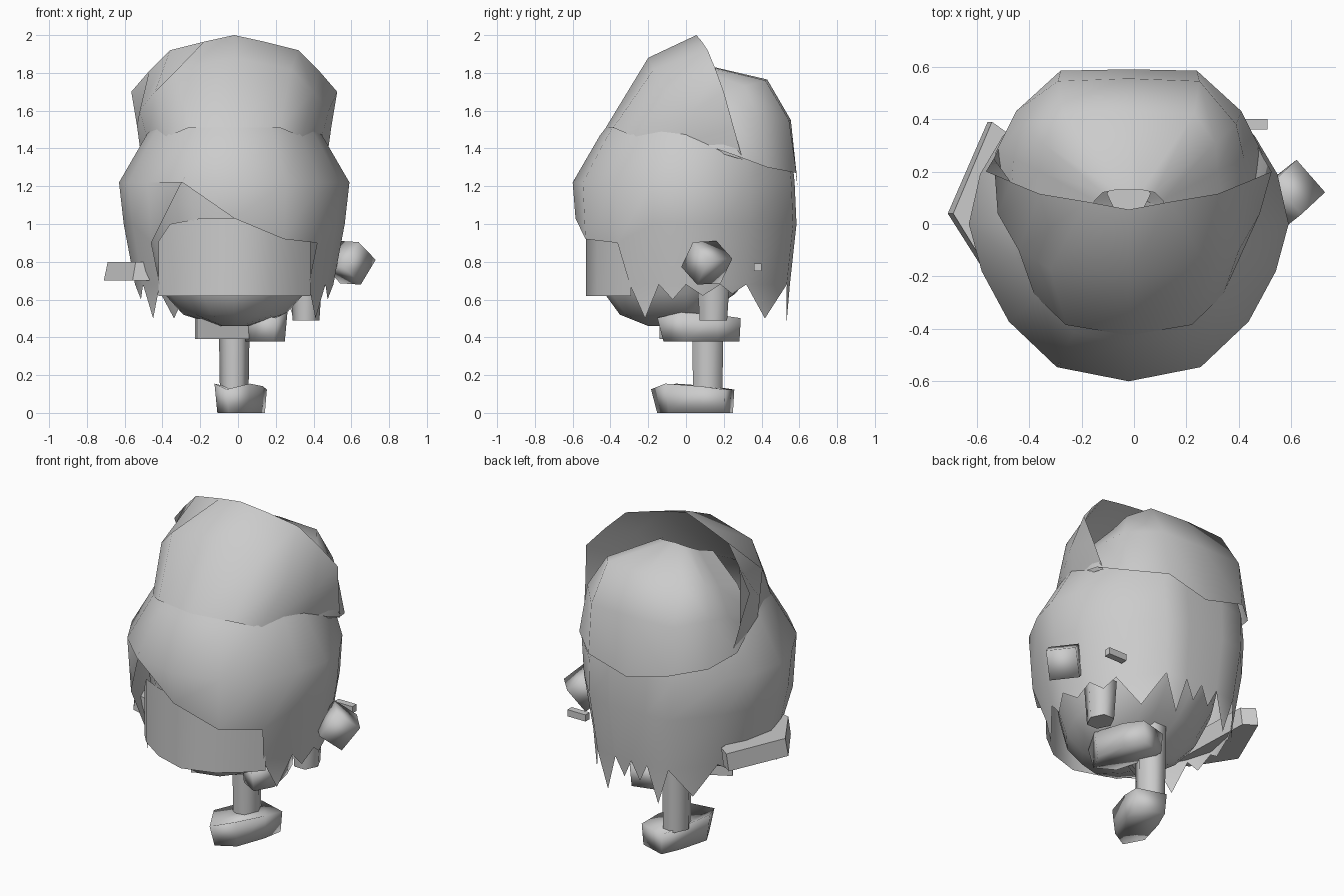
import bpy, math

if "Cube" in bpy.data.objects:
    bpy.data.objects.remove(bpy.data.objects["Cube"])

# half outline of a head-like cross-section (front to back), mirrored to a full loop
HALF = [(0, -1), (.45, -.91), (.75, -.62), (.92, -.3), (1, 0), (.93, .33),
        (.79, .58), (.45, .97), (.2, 1), (0, 1)]
LOOP = HALF + [(-x, y) for x, y in HALF[-2:0:-1]]
N = len(LOOP)
CX = -.02


def smooth(ob, angle):
    bpy.ops.object.select_all(action='DESELECT')
    ob.select_set(True)
    bpy.context.view_layer.objects.active = ob
    bpy.ops.object.shade_smooth_by_angle(angle=math.radians(angle))


def make(name, verts, faces, angle=45):
    me = bpy.data.meshes.new(name)
    me.from_pydata(verts, [], faces)
    me.update()
    ob = bpy.data.objects.new(name, me)
    bpy.context.collection.objects.link(ob)
    smooth(ob, angle)
    return ob


def box(name, size, loc, rot=(0, 0, 0)):
    bpy.ops.mesh.primitive_cube_add(size=1, location=loc, rotation=rot)
    ob = bpy.context.object
    ob.name, ob.scale = name, size
    return ob


def ring(z, hx, front, back, zfun=None):
    pts = []
    for i, (x, y) in enumerate(LOOP):
        py = -y * front if y < 0 else y * back
        pts.append((CX + x * hx, py, zfun(i, py) if zfun else z))
    return pts


def bridge(a, b, n, closed=True):
    return [(a + i, a + (i + 1) % n, b + (i + 1) % n, b + i)
            for i in range(n if closed else n - 1)]


def loft(name, rings, cap_low=True, cap_high=True, angle=45):
    n = len(rings[0])
    verts = [p for r in rings for p in r]
    faces = []
    for k in range(len(rings) - 1):
        faces += bridge(k * n, (k + 1) * n, n)
    if cap_low:
        faces.append(tuple(range(n))[::-1])
    if cap_high:
        faces.append(tuple(range((len(rings) - 1) * n, len(rings) * n)))
    return make(name, verts, faces, angle)


# head under the hair, chin forward
loft("head", [ring(.46, .08, -.2, .0), ring(.52, .27, -.35, .1), ring(.63, .37, -.43, .26),
              ring(.8, .44, -.46, .4), ring(1.1, .5, -.5, .46), ring(1.25, .5, -.5, .46)],
     cap_high=False)

# hair shell with an open face and a spiky lower edge
FRINGE = {0: 1.03, 1: .92, 2: .9, N - 1: 1.25, N - 2: .9}
rings = [ring(.68, .525, -.48, .55),
         ring(1, .585, -.585, .585, lambda i, y: FRINGE.get(i, 1.0)),
         ring(1.22, .61, -.6, .575), ring(1.47, .465, -.455, .55), ring(1.54, .42, -.4, .52)]
verts = [p for r in rings for p in r]
faces = [f for f in bridge(0, N, N) if 2 <= f[0] < N - 2]
for k in range(1, 4):
    faces += bridge(k * N, (k + 1) * N, N)
TIPS = [.5, .6, .62, .63, .5, .46, .57]
for i in range(2, N - 2):
    j = min(i, N - 1 - i)
    a, b = verts[i], verts[i + 1]
    verts.append(((a[0] + b[0]) * .49, (a[1] + b[1]) * .49, TIPS[j - 2]))
    faces.append((i + 1, i, len(verts) - 1))
make("hair", verts, faces)

# face cover: upright curved band
cols = [(-.42, -.29), (-.36, -.36), (-.2, -.47), (-.01, -.53), (.18, -.47), (.32, -.36), (.385, -.29)]
tops = [.91, 1.0, 1.03, 1.03, .97, .93, .91]
band = [(x, y, .62) for x, y in cols] + [(x, y, z) for (x, y), z in zip(cols, tops)]
make("face_band", band, bridge(0, len(cols), len(cols), False))


# cap crown: back half only, sloping to a ridge behind the raised front
def arc(name, rows, front=False):
    verts = []
    for row in rows:
        verts += [(CX - x, y, z) for x, y, z in row[:0:-1]] + [(CX + x, y, z) for x, y, z in row]
    n = 2 * len(rows[0]) - 1
    faces = [f for k in range(len(rows) - 1) for f in bridge(k * n, (k + 1) * n, n, False)]
    return make(name, verts, faces, 60)


arc("cap_crown",
    [[(0, .59, 1.2), (.26, .585, 1.27), (.43, .43, 1.3), (.51, .27, 1.36), (.47, .1, 1.42)],
     [(0, .555, 1.55), (.27, .545, 1.55), (.41, .38, 1.57), (.44, .25, 1.55), (.45, .08, 1.52)],
     [(0, .43, 1.765), (.25, .42, 1.76), (.33, .31, 1.73), (.34, .2, 1.69), (.36, .05, 1.65)],
     [(0, .13, 1.835), (.05, .13, 1.832), (.1, .12, 1.825), (.13, .09, 1.81), (.16, .0, 1.78)]])

# raised cap front: curved sheet, rows from hem to upper rim (half, then mirrored)
arc("cap_front",
    [[(0, -.425, 1.51), (.24, -.385, 1.51), (.36, -.27, 1.46), (.455, 0, 1.43), (.49, .3, 1.34)],
     [(0, -.2, 1.88), (.3, -.17, 1.82), (.42, -.1, 1.7), (.5, .04, 1.6), (.515, .25, 1.52)],
     [(0, .055, 2.0), (.16, .085, 1.965), (.34, .115, 1.92), (.45, .16, 1.81), (.545, .2, 1.7)]])


# narrow shoes with pointed toes, turned outward
def shoe(name, loc, yaw):
    sole = [(-.09, -.08), (0, -.17), (.085, -.08), (.095, .1), (.08, .225), (-.08, .225), (-.095, .1)]
    low = [(x, y, 0) for x, y in sole]
    top = [(x * 1.12, y * (1.2 if y < 0 else 1.02), .125 if y < -.12 else .155 - .14 * max(0, y))
           for x, y in sole]
    ob = loft(name, [low, top], angle=100)
    ob.location, ob.rotation_euler = loc, (0, 0, math.radians(yaw))


shoe("standing_shoe", (0, .01, 0), -17)
shoe("raised_shoe", (.145, .045, .378), 15)


# limbs: tapered six-sided tubes
def limb(name, x, y, z0, z1, r0, r1):
    def hexa(r, z):
        return [(x + .95 * r * math.cos(k * math.pi / 3), y + 1.12 * r * math.sin(k * math.pi / 3), z)
                for k in range(6)]
    return loft(name, [hexa(r0, z0), hexa(r1, z1)], angle=65)


limb("standing_leg", -.02, .115, .12, .6, .08, .088)
limb("sleeve", .36, .145, .49, .72, .075, .09)

# thin slanted plate below the body
box("lower_plate", (.46, .025, .11), (-.02, -.02, .445), (0, 0, math.radians(28)))

# fist on the right: chunky tilted block, smooth shaded
fist = box("fist", (.155, .165, .165), (.59, .11, .795), (.05, .65, .75))
smooth(fist, 100)

# wedge-shaped slab on the left
plan = [(-.70, .04), (-.55, .39), (-.48, .34), (-.46, -.22), (-.55, -.2)]
loft("side_slab", [[(x * 1.015, y, .70) for x, y in plan], [(x * .985, y, .80) for x, y in plan]])

# small tab behind the right side
box("back_tab", (.12, .04, .04), (.45, .38, .77))
